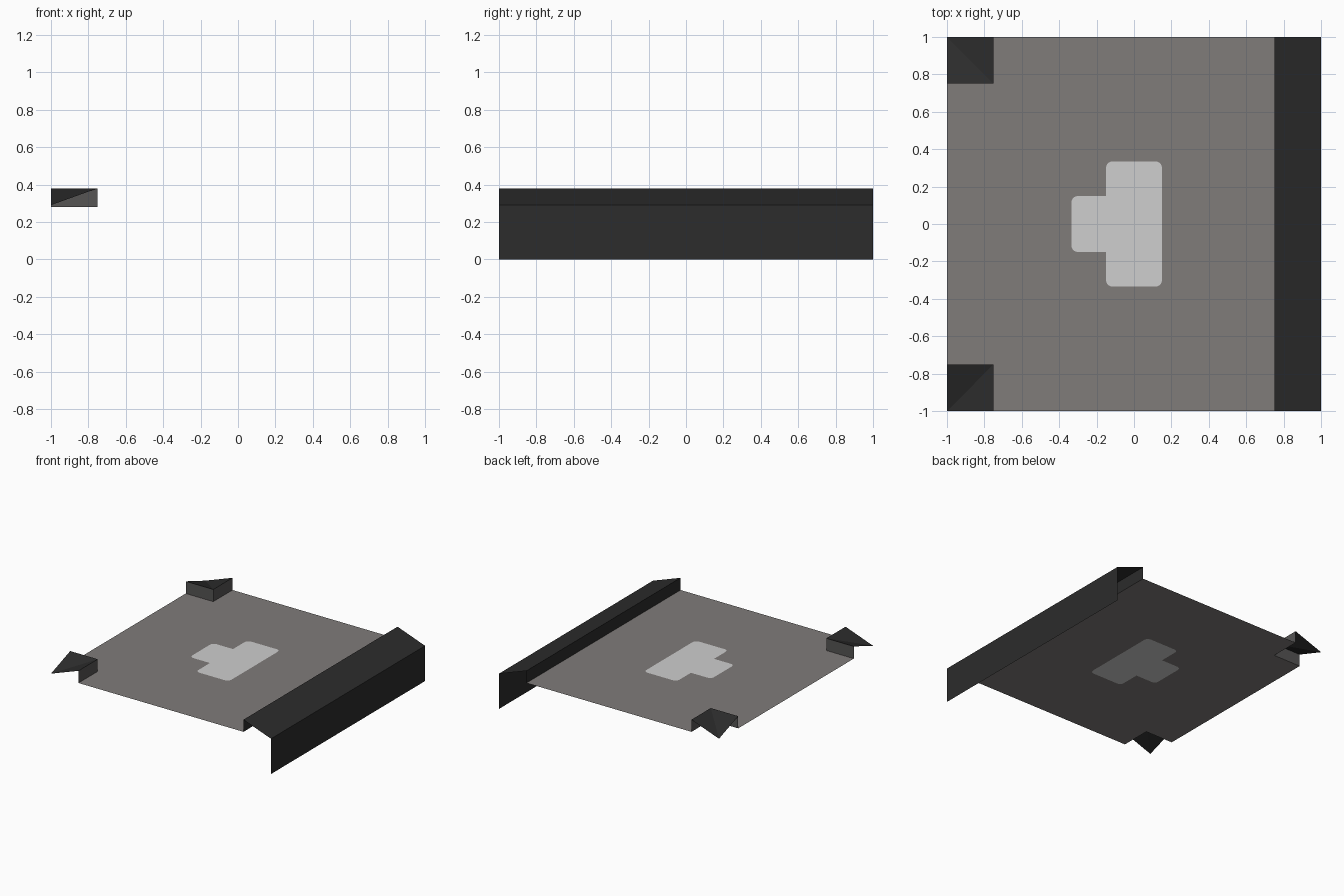
import bpy, bmesh, math

if "Cube" in bpy.data.objects:
    bpy.data.objects.remove(bpy.data.objects["Cube"])

FLOOR, RIM, LIP, INNER = 0.28, 0.38, 0.29, 0.75   # key heights and rim inset


def material(name, rgb):
    m = bpy.data.materials.new(name)
    m.diffuse_color = (*rgb, 1)
    m.use_nodes = True
    m.node_tree.nodes["Principled BSDF"].inputs["Base Color"].default_value = m.diffuse_color
    return m


floor_grey = material("warm floor grey", (0.215, 0.200, 0.193))
pale_grey = material("pale grey", (0.62, 0.62, 0.62))
trim_black = material("trim black", (0.025, 0.025, 0.025))
wall_grey = material("wall grey", (0.092, 0.089, 0.088))


def add_object(name, bm, *mats):
    me = bpy.data.meshes.new(name)
    bm.to_mesh(me)
    bm.free()
    for m in mats:
        me.materials.append(m)
    ob = bpy.data.objects.new(name, me)
    bpy.context.collection.objects.link(ob)
    return ob


def flat_region(name, loops, mat):
    """Upward facing sheet at floor height, bounded by the given loops."""
    bm = bmesh.new()
    edges = []
    for loop in loops:
        vs = [bm.verts.new((x, y, FLOOR)) for x, y in loop]
        edges += [bm.edges.new((a, b)) for a, b in zip(vs, vs[1:] + vs[:1])]
    bmesh.ops.triangle_fill(bm, edges=edges, use_beauty=True, use_dissolve=False,
                            normal=(0, 0, 1))
    for f in bm.faces:
        f.normal_update()
        if f.normal.z < 0:
            f.normal_flip()
    return add_object(name, bm, mat)


def rounded(points, r=0.035, steps=4):
    """Round the convex corners of a counter-clockwise outline."""
    out = []
    n = len(points)
    for i, (x, y) in enumerate(points):
        (px, py), (nx, ny) = points[i - 1], points[(i + 1) % n]
        ax, ay, bx, by = x - px, y - py, nx - x, ny - y
        if ax * by - ay * bx < 0:            # concave corner stays sharp
            out.append((x, y))
            continue
        la, lb = math.hypot(ax, ay), math.hypot(bx, by)
        ux, uy, vx, vy = ax / la, ay / la, bx / lb, by / lb
        cx, cy = x - ux * r + vx * r, y - uy * r + vy * r
        for k in range(steps + 1):
            t = math.pi / 2 * k / steps
            out.append((cx - vx * r * math.cos(t) + ux * r * math.sin(t),
                        cy - vy * r * math.cos(t) + uy * r * math.sin(t)))
    return out


# Pale marking let into the floor
marking = rounded([(-0.15, -0.335), (0.15, -0.335), (0.15, 0.335), (-0.15, 0.335),
                   (-0.15, 0.15), (-0.335, 0.15), (-0.335, -0.15), (-0.15, -0.15)])
flat_region("floor_marking", [marking], pale_grey)

# Floor, notched at the two left corners and cut around the marking
outline = [(-INNER, -1), (INNER, -1), (INNER, 1), (-INNER, 1),
           (-INNER, INNER), (-1, INNER), (-1, -INNER), (-INNER, -INNER)]
flat_region("floor", [outline, marking], floor_grey)

# Right rim: open profile swept along y
bm = bmesh.new()
profile = [(1, 0), (1, LIP), (INNER, RIM), (INNER, FLOOR)]
near = [bm.verts.new((x, -1, z)) for x, z in profile]
far = [bm.verts.new((x, 1, z)) for x, z in profile]
for i in range(3):
    bm.faces.new((near[i], far[i], far[i + 1], near[i + 1]))
add_object("right_rim", bm, trim_black)

# Corner piece: two sloping triangles over two inner walls, mirrored to the back
bm = bmesh.new()
v = lambda x, y, z: bm.verts.new((x, y, z))
outer = v(-1, -1, LIP)
side, inner, end = v(-INNER, -1, RIM), v(-INNER, -INNER, RIM), v(-1, -INNER, RIM)
side_b, inner_b, end_b = (v(-INNER, -1, FLOOR), v(-INNER, -INNER, FLOOR),
                          v(-1, -INNER, FLOOR))
bm.faces.new((outer, side, inner))
bm.faces.new((outer, inner, end))
for quad in ((side, side_b, inner_b, inner), (inner, inner_b, end_b, end)):
    bm.faces.new(quad).material_index = 1
corner = add_object("corner_trim", bm, trim_black, wall_grey)
mirror = corner.modifiers.new("mirror", "MIRROR")
mirror.use_axis = (False, True, False)
mirror.use_mirror_merge = False
